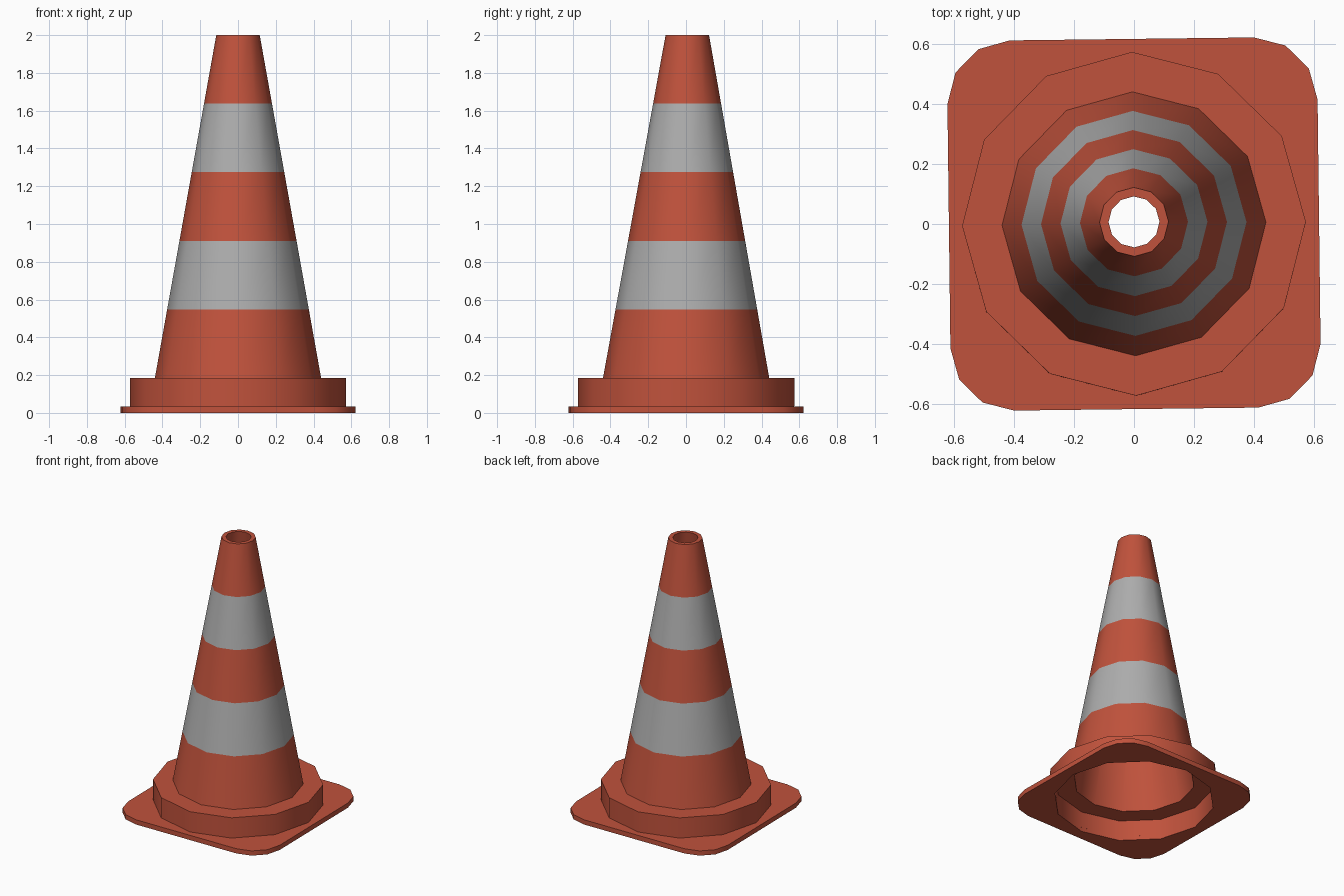
import bpy, bmesh, math

if "Cube" in bpy.data.objects:
    bpy.data.objects.remove(bpy.data.objects["Cube"])

SIDES = 12
TWIST = math.radians(0.7)


def material(name, rgb):
    m = bpy.data.materials.new(name)
    m.diffuse_color = (*rgb, 1)
    m.use_nodes = True
    m.node_tree.nodes["Principled BSDF"].inputs["Base Color"].default_value = m.diffuse_color
    return m


red = material("orange red", (0.53, 0.085, 0.045))
grey = material("reflective grey", (0.42, 0.42, 0.42))


def ring(r, z):
    # the cone leans very slightly towards the back
    lean = 0.007 * z / 2
    return [(r * math.cos(TWIST + i * math.tau / SIDES),
             r * math.sin(TWIST + i * math.tau / SIDES) + lean, z) for i in range(SIDES)]


def lathe(name, profile, mats, closed, stripe_rule=None):
    bm = bmesh.new()
    rings = [[bm.verts.new(p) for p in ring(r, z)] for r, z in profile]
    n = len(rings)
    for k in range(n if closed else n - 1):
        a, b = rings[k], rings[(k + 1) % n]
        for i in range(SIDES):
            j = (i + 1) % SIDES
            f = bm.faces.new((a[i], a[j], b[j], b[i]))
            f.material_index = stripe_rule(k) if stripe_rule else 0
    bmesh.ops.recalc_face_normals(bm, faces=bm.faces)
    me = bpy.data.meshes.new(name)
    bm.to_mesh(me)
    bm.free()
    for m in mats:
        me.materials.append(m)
    ob = bpy.data.objects.new(name, me)
    bpy.context.collection.objects.link(ob)
    return ob


def activate(ob):
    bpy.ops.object.select_all(action='DESELECT')
    ob.select_set(True)
    bpy.context.view_layer.objects.active = ob


# Hollow cone with five equal bands, every second one grey
Z0, Z1, R0, R1 = 0.185, 2.0, 0.44, 0.115
bands = [(R0 + (R1 - R0) * t / 5, Z0 + (Z1 - Z0) * t / 5) for t in range(6)]
shell = bands + [(0.085, Z1), (0.408, 0.15),          # inside of the cone
                 (0.54, 0.15), (0.54, 0.03),          # inside of the collar
                 (0.573, 0.03), (0.573, Z0)]          # outside of the collar
cone = lathe("cone_and_collar", shell, [red, grey], True,
             lambda k: 1 if k in (1, 3) else 0)
activate(cone)
bpy.ops.object.shade_smooth_by_angle(angle=math.radians(35))

# Square foot plate with rounded corners and a twelve-sided hole
HALF, CORNER, THICK = 0.617, 0.21, 0.035
outline = []
for q in range(4):
    mid = math.pi / 4 + q * math.pi / 2
    cx = math.copysign(HALF - CORNER, math.cos(mid))
    cy = math.copysign(HALF - CORNER, math.sin(mid))
    for s in range(4):
        a = q * math.pi / 2 + s * math.pi / 6
        x, y = cx + CORNER * math.cos(a), cy + CORNER * math.sin(a)
        outline.append((x * math.cos(TWIST) - y * math.sin(TWIST),
                        x * math.sin(TWIST) + y * math.cos(TWIST), 0))
cu = bpy.data.curves.new("foot_plate", 'CURVE')
cu.dimensions = '2D'
cu.fill_mode = 'BOTH'
cu.extrude = THICK / 2
for pts in (outline, ring(0.54, 0)):
    sp = cu.splines.new('POLY')
    sp.points.add(len(pts) - 1)
    for p, co in zip(sp.points, pts):
        p.co = (*co, 1)
    sp.use_cyclic_u = True
cu.materials.append(red)
plate = bpy.data.objects.new("foot_plate", cu)
plate.location.z = THICK / 2
bpy.context.collection.objects.link(plate)
activate(plate)
bpy.ops.object.convert(target='MESH')
bpy.ops.object.shade_smooth_by_angle(angle=math.radians(35))
